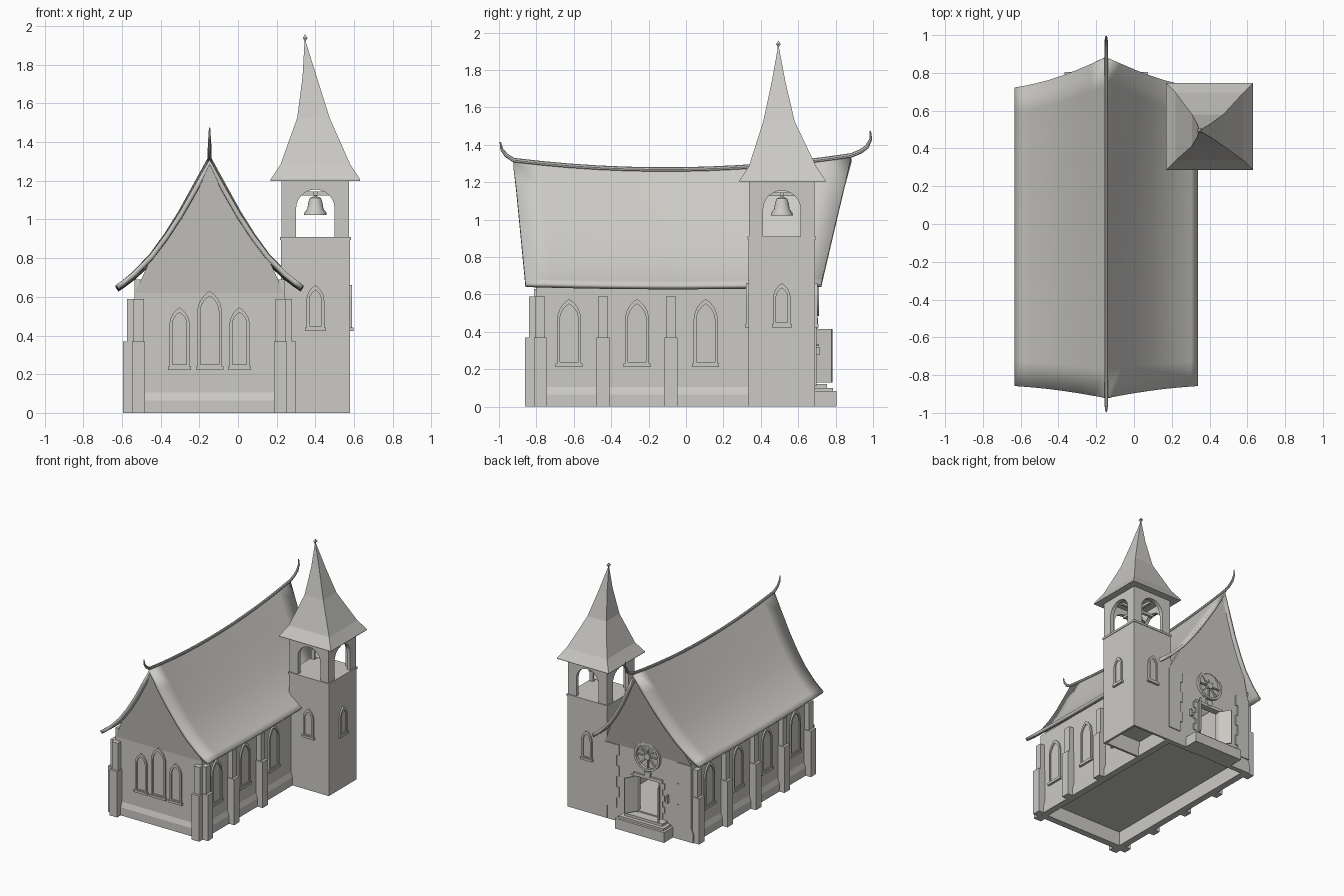
import bpy, bmesh, math
from mathutils import Matrix, Vector

if "Cube" in bpy.data.objects:
    bpy.data.objects.remove(bpy.data.objects["Cube"])

stone = bpy.data.materials.new("pale_stone")
stone.diffuse_color = (0.60, 0.59, 0.56, 1)
stone.use_nodes = True
stone.node_tree.nodes["Principled BSDF"].inputs["Base Color"].default_value = stone.diffuse_color
CX = -0.147            # centre line of the nave
TX, TY = 0.40, 0.5125  # centre of the tower


def finish(name, bm, smooth=False):
    bmesh.ops.recalc_face_normals(bm, faces=bm.faces)
    me = bpy.data.meshes.new(name)
    bm.to_mesh(me)
    bm.free()
    ob = bpy.data.objects.new(name, me)
    bpy.context.collection.objects.link(ob)
    me.materials.append(stone)
    if smooth:
        bpy.ops.object.select_all(action='DESELECT')
        ob.select_set(True)
        bpy.context.view_layer.objects.active = ob
        bpy.ops.object.shade_smooth_by_angle(angle=math.radians(35))
    return ob


def box(name, x0, x1, y0, y1, z0, z1):
    bm = bmesh.new()
    bmesh.ops.create_cube(bm, size=1)
    for v in bm.verts:
        v.co = Vector((x0 if v.co.x < 0 else x1, y0 if v.co.y < 0 else y1,
                       z0 if v.co.z < 0 else z1))
    return finish(name, bm)


def loft(name, rings, caps=(True, True), smooth=False):
    """Skin a list of equal-length closed rings."""
    bm = bmesh.new()
    vs = [[bm.verts.new(p) for p in r] for r in rings]
    n = len(vs[0])
    for a, b in zip(vs, vs[1:]):
        for i in range(n):
            bm.faces.new((a[i], a[(i + 1) % n], b[(i + 1) % n], b[i]))
    if caps[0]:
        bm.faces.new(vs[0])
    if caps[1]:
        bm.faces.new(vs[-1])
    return finish(name, bm, smooth)


def slab(name, pts, d0, d1, x=0, y=0, turn=0):
    """Extrude an (across, up) outline; d is the distance out of the wall.
    turn 0 faces -y, 90 faces +x, 180 faces +y, 270 faces -x."""
    m = Matrix.Translation((x, y, 0)) @ Matrix.Rotation(math.radians(turn), 4, 'Z')
    return loft(name, [[m @ Vector((u, -d, w)) for u, w in pts] for d in (d0, d1)])


def rect(u0, u1, z0, z1):
    return [(u0, z0), (u1, z0), (u1, z1), (u0, z1)]


def lancet(w, z0, z1, n=6):
    """Pointed arch outline of half width w."""
    spring = z1 - w * 1.732
    right = [(-w + 2 * w * math.cos(a), spring + 2 * w * math.sin(a))
             for a in [math.radians(60) * i / n for i in range(n + 1)]]
    return [(-w, z0), (w, z0)] + right + [(-u, z) for u, z in reversed(right[:-1])]


def window(name, x, y, turn, w, z0, z1):
    m = Matrix.Translation((x, y, 0)) @ Matrix.Rotation(math.radians(turn), 4, 'Z')
    out, inn = lancet(w, z0, z1), lancet(w - 0.015, z0 + 0.015, z1 - 0.026)
    rings = [(out, -0.005), (out, 0.012), (inn, 0.012), (inn, -0.005)]
    loft(name + "_frame", [[m @ Vector((u, -d, z)) for u, z in r] for r, d in rings], (False, False))
    slab(name + "_pane", inn, 0, 0.003, x, y, turn)
    slab(name + "_sill", rect(-w - 0.008, w + 0.008, z0 - 0.012, z0 + 0.006), -0.005, 0.018, x, y, turn)


# ---- nave walls, floor and plinth
X0, X1, Y0, Y1 = CX - 0.387, CX + 0.387, -0.80, 0.69
for nm, a, b in (("left_wall", X0, X0 + 0.04), ("right_wall", X1 - 0.04, X1)):
    box(nm, a, b, Y0, Y1, 0, 0.69)
slab("front_wall", rect(X0, X1, 0, 0.63), -0.04, 0, 0, Y0)
slab("back_wall", [(-0.387, 0), (-0.1, 0), (-0.1, 0.415), (0.1, 0.415), (0.1, 0),
                   (0.387, 0), (0.387, 0.63), (-0.387, 0.63)], -0.04, 0, CX, Y1, 180)
box("floor", X0 + 0.02, X1 - 0.02, Y0 + 0.02, Y1 - 0.01, 0.115, 0.13)


def ring(g, z):
    return [(X0 - g, Y0 - g, z), (X1 + g, Y0 - g, z), (X1 + g, Y1, z), (X0 - g, Y1, z)]


loft("plinth", [ring(0, 0), ring(0.014, 0), ring(0.014, 0.065), ring(0, 0.105)], (False, False))


# ---- buttresses and nave windows
def buttress(x, y, turn):
    slab("buttress_base", rect(-0.034, 0.034, 0, 0.37), -0.01, 0.06, x, y, turn)
    slab("buttress_top", rect(-0.027, 0.027, 0.37, 0.59), -0.01, 0.04, x, y, turn)


for i, y in enumerate((-0.78, -0.444, -0.08, 0.284, 0.647)):
    buttress(X0, y, 270)
    if i < 3:
        buttress(X1, y, 90)
for x in (X0 + 0.02, X1 - 0.02):
    buttress(x, Y0, 0)
for i, y in enumerate((-0.625, -0.262, 0.105, 0.47)):
    window("left_window", X0, y, 270, 0.064, 0.225, 0.575)
    if i < 3:
        window("right_window", X1, y, 90, 0.064, 0.225, 0.575)
window("front_middle_window", CX, Y0, 0, 0.063, 0.235, 0.63)
for s in (-1, 1):
    window("front_side_window", CX + s * 0.155, Y0, 0, 0.052, 0.235, 0.545)

# ---- sagging roof with flared eaves and outward leaning gable ends
HALF = [(0.485, 0.66), (0.45, 0.685), (0.40, 0.725), (0.31, 0.815), (0.235, 0.915),
        (0.16, 1.03), (0.08, 1.17), (0, 1.31)]
PROFILE = [(-u, z) for u, z in HALF] + [(u, z) for u, z in reversed(HALF[:-1])]


def rake(z, back):
    k = (z - 0.65) / 0.67
    return 0.72 + 0.165 * k if back else -0.857 - 0.065 * k


def roof_point(u, z, t):
    k = (z - 0.66) / 0.65
    y = rake(z, False) * (1 - t) + rake(z, True) * t
    return Vector((CX + u, y, z + k * 0.025 * t - 4 * t * (1 - t) * (0.012 + 0.05 * k)))


bm = bmesh.new()
N = 12
grid = [[bm.verts.new(roof_point(u, z, j / N)) for u, z in PROFILE] for j in range(N + 1)]
for a, b in zip(grid, grid[1:]):
    for i in range(len(PROFILE) - 1):
        bm.faces.new((a[i], a[i + 1], b[i + 1], b[i]))
roof = finish("nave_roof", bm, True)
if roof.data.polygons[0].normal.z < 0:
    roof.data.flip_normals()
sol = roof.modifiers.new("thickness", 'SOLIDIFY')
sol.thickness, sol.offset = 0.025, -1

gable = [(-0.385, 0.62)] + [(u, z - 0.03) for u, z in PROFILE if abs(u) < 0.39] + [(0.385, 0.62)]
for nm, back, wall in (("front_gable", False, Y0), ("back_gable", True, Y1)):
    s = 1 if back else -1

    def gy(z):
        return wall + (rake(1.3, back) - s * 0.02 - wall) * (z - 0.62) / 0.68
    loft(nm, [[(CX + u, gy(z) - s * d, z) for u, z in gable] for d in (0, 0.03)])

# ridge cap with upturned ends
path = [((-0.993, 1.415), .004), ((-0.985, 1.375), .008), ((-0.96, 1.343), .011)]
path += [((p.y, p.z + 0.008), .012) for p in (roof_point(0, 1.31, j / N) for j in range(N + 1))]
path += [((0.935, 1.365), .012), ((0.968, 1.39), .011), ((0.988, 1.43), .008), ((0.985, 1.475), .004)]
rings = []
for i, ((y, z), r) in enumerate(path):
    a, b = path[max(i - 1, 0)][0], path[min(i + 1, len(path) - 1)][0]
    d = Vector((0, b[0] - a[0], b[1] - a[1])).normalized()
    side = Vector((0, -d.z, d.y))
    rings.append([Vector((CX, y, z)) + r * (math.cos(q) * Vector((0.8, 0, 0)) + math.sin(q) * side)
                  for q in [math.tau * k / 8 for k in range(8)]])
loft("ridge_cap", rings, smooth=True)

# ---- entrance: steps, open doors, stone blocks, wheel window, lamps
for y, z0, z1 in ((0.805, 0, 0.083), (0.785, 0.083, 0.10), (0.755, 0.10, 0.12)):
    w = 0.22 - (0.805 - y)
    box("step", CX - w, CX + w, 0.655, y, z0, z1)
for s in (-1, 1):
    m = Matrix.Translation((CX + s * 0.1, Y1, 0)) @ Matrix.Rotation(math.radians(90 - s * 30), 4, 'Z')
    leaf = [(0, -0.005), (0.104, -0.005), (0.104, 0.005), (0, 0.005)]
    loft("door_leaf", [[m @ Vector((u, v, z)) for u, v in leaf] for z in (0.13, 0.415)])
    for i in range(6):
        long = 0.05 if i % 2 else 0.03
        slab("door_quoin", rect(*sorted((s * 0.1, s * (0.1 + long))), 0.13 + i * 0.0475, 0.1775 + i * 0.0475),
             0, 0.008, CX, Y1, 180)
        slab("corner_quoin", rect(*sorted((s * 0.387, s * (0.31 - long))), 0.11 + i * 0.085, 0.195 + i * 0.085),
             0, 0.008, CX, Y1, 180)
    lx = CX + s * 0.18
    box("lamp_bracket", lx - 0.005, lx + 0.005, Y1, 0.71, 0.325, 0.335)
    box("lamp", lx - 0.01, lx + 0.01, 0.697, 0.715, 0.275, 0.32)
slab("door_lintel", rect(-0.13, 0.13, 0.415, 0.44), 0, 0.012, CX, Y1, 180)
slab("keystone", [(-0.02, 0.43), (0.02, 0.43), (0.03, 0.475), (-0.03, 0.475)], 0, 0.016, CX, Y1, 180)
RZ = 0.60


def circle(r, y, n=24):
    return [(CX + r * math.cos(math.tau * k / n), y, RZ + r * math.sin(math.tau * k / n)) for k in range(n)]


loft("wheel_window_rim", [circle(0.115, Y1), circle(0.115, 0.712), circle(0.097, 0.712), circle(0.097, Y1)], (False, False))
loft("wheel_window_hub", [circle(0.025, Y1), circle(0.025, 0.71)])
for k in range(8):
    a = math.tau * k / 8
    c, s = math.cos(a), math.sin(a)
    spoke = [(r * c - q * s, RZ + r * s + q * c) for r, q in ((0.02, -.005), (0.1, -.005), (0.1, .005), (0.02, .005))]
    slab("wheel_window_spoke", spoke, 0, 0.014, CX, Y1, 180)


# ---- tower shaft, open underneath, with a string course
def square(h, z, cx=TX, cy=TY):
    return [(cx - h, cy - h, z), (cx + h, cy - h, z), (cx + h, cy + h, z), (cx - h, cy + h, z)]


loft("tower_shaft", [square(0.16, 0.13), square(0.16, 0), square(0.1785, 0), square(0.1785, 0.91)])
loft("string_course", [square(0.183, 0.893), square(0.183, 0.91)])
for turn, dx, dy in ((0, 0, -1), (90, 1, 0), (180, 0, 1)):
    window("tower_window", TX + dx * 0.1785, TY + dy * 0.1785, turn, 0.046, 0.435, 0.66)

# ---- belfry: four arched walls, beams and a bell
arch = [(0.1 * math.cos(math.pi * k / 12), 1.055 + 0.1 * math.sin(math.pi * k / 12)) for k in range(13)]
outline = [(-0.175, 0.91), (-0.1, 0.91)] + arch[::-1] + [(0.1, 0.91), (0.175, 0.91), (0.175, 1.205), (-0.175, 1.205)]
for turn in (0, 90, 180, 270):
    slab("belfry_wall", outline, 0.145, 0.175, TX, TY, turn)
box("bell_beam", TX - 0.15, TX + 0.15, TY - 0.01, TY + 0.01, 1.125, 1.145)
box("cross_beam", TX - 0.01, TX + 0.01, TY - 0.15, TY + 0.15, 1.125, 1.145)
bell = ((0.05, 1.022), (0.059, 1.022), (0.057, 1.035), (0.042, 1.055), (0.036, 1.09), (0.028, 1.112), (0.008, 1.12), (0.008, 1.13))
loft("bell", [[(TX + r * math.cos(math.tau * k / 16), TY + r * math.sin(math.tau * k / 16), z)
               for k in range(16)] for r, z in bell], smooth=True)

# ---- crooked spire with finial
spire = ((0.231, 1.20, 0.40, 0.516), (0.231, 1.208, 0.40, 0.516), (0.18, 1.285, 0.40, 0.516), (0.084, 1.525, 0.39, 0.497),
         (0.036, 1.74, 0.370, 0.495), (0.003, 1.92, 0.347, 0.494))
loft("spire", [square(h, z, x, y) for h, z, x, y in spire])
loft("finial", [square(h, z, 0.347, 0.494) for h, z in ((0.003, 1.90), (0.004, 1.925), (0.012, 1.938), (0.002, 1.955))])
